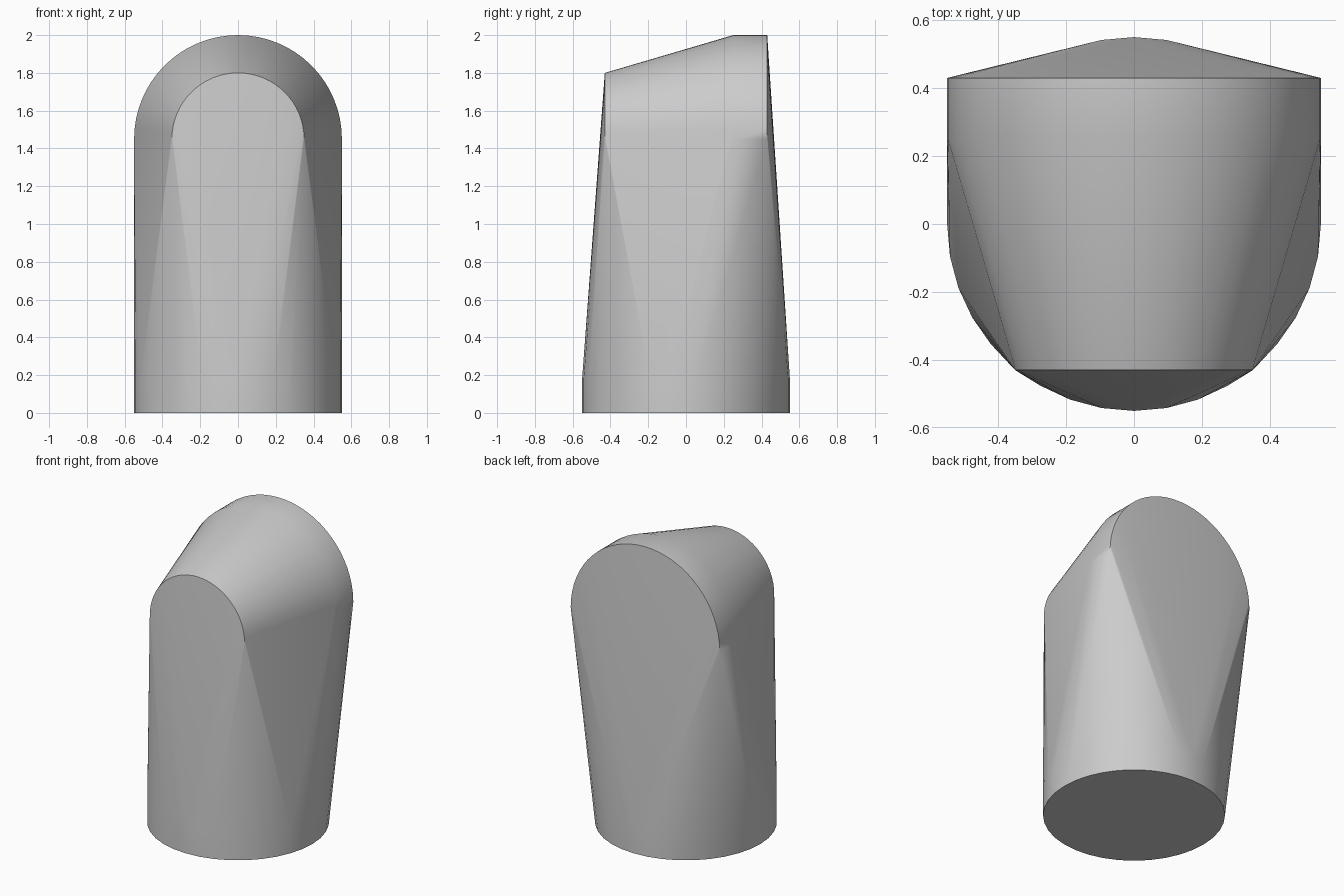
import bpy
import bmesh
from math import sin, cos, pi, radians

cube = bpy.data.objects.get("Cube")
if cube:
    bpy.data.objects.remove(cube, do_unlink=True)

BASE_RADIUS = 0.55
ARCH_CENTRE = 1.45
SIDES = 36

grey = bpy.data.materials.new("plain grey")
grey.use_nodes = True
colour = (0.6, 0.6, 0.6, 1)
grey.diffuse_color = colour
grey.node_tree.nodes["Principled BSDF"].inputs["Base Color"].default_value = colour

bm = bmesh.new()


def add_ring(z):
    """Horizontal circle of the round foot."""
    for i in range(SIDES):
        a = 2 * pi * i / SIDES
        bm.verts.new((BASE_RADIUS * cos(a), BASE_RADIUS * sin(a), z))


def add_arch(radius, y, steps=32):
    """Upright half circle facing front or back."""
    for i in range(steps + 1):
        a = pi * i / steps
        bm.verts.new((radius * cos(a), y, ARCH_CENTRE + radius * sin(a)))


# Round foot with a short straight wall
add_ring(0)
add_ring(0.18)

# Small front arch and the wide rear band
add_arch(0.35, -0.43)
add_arch(0.55, 0.25)
add_arch(0.55, 0.43)

# Stretch one tight skin over all the profiles
hull = bmesh.ops.convex_hull(bm, input=bm.verts[:])
unused = {g for g in hull["geom_interior"] + hull["geom_unused"]
          if isinstance(g, bmesh.types.BMVert)}
bmesh.ops.delete(bm, geom=list(unused), context="VERTS")
bmesh.ops.dissolve_limit(bm, angle_limit=radians(0.1),
                         verts=bm.verts[:], edges=bm.edges[:])
bmesh.ops.recalc_face_normals(bm, faces=bm.faces[:])

mesh = bpy.data.meshes.new("body")
bm.to_mesh(mesh)
bm.free()
mesh.materials.append(grey)
body = bpy.data.objects.new("body", mesh)
bpy.context.collection.objects.link(body)

# Smooth walls with crisp rims
bpy.ops.object.select_all(action="DESELECT")
body.select_set(True)
bpy.context.view_layer.objects.active = body
bpy.ops.object.shade_smooth_by_angle(angle=radians(30))
